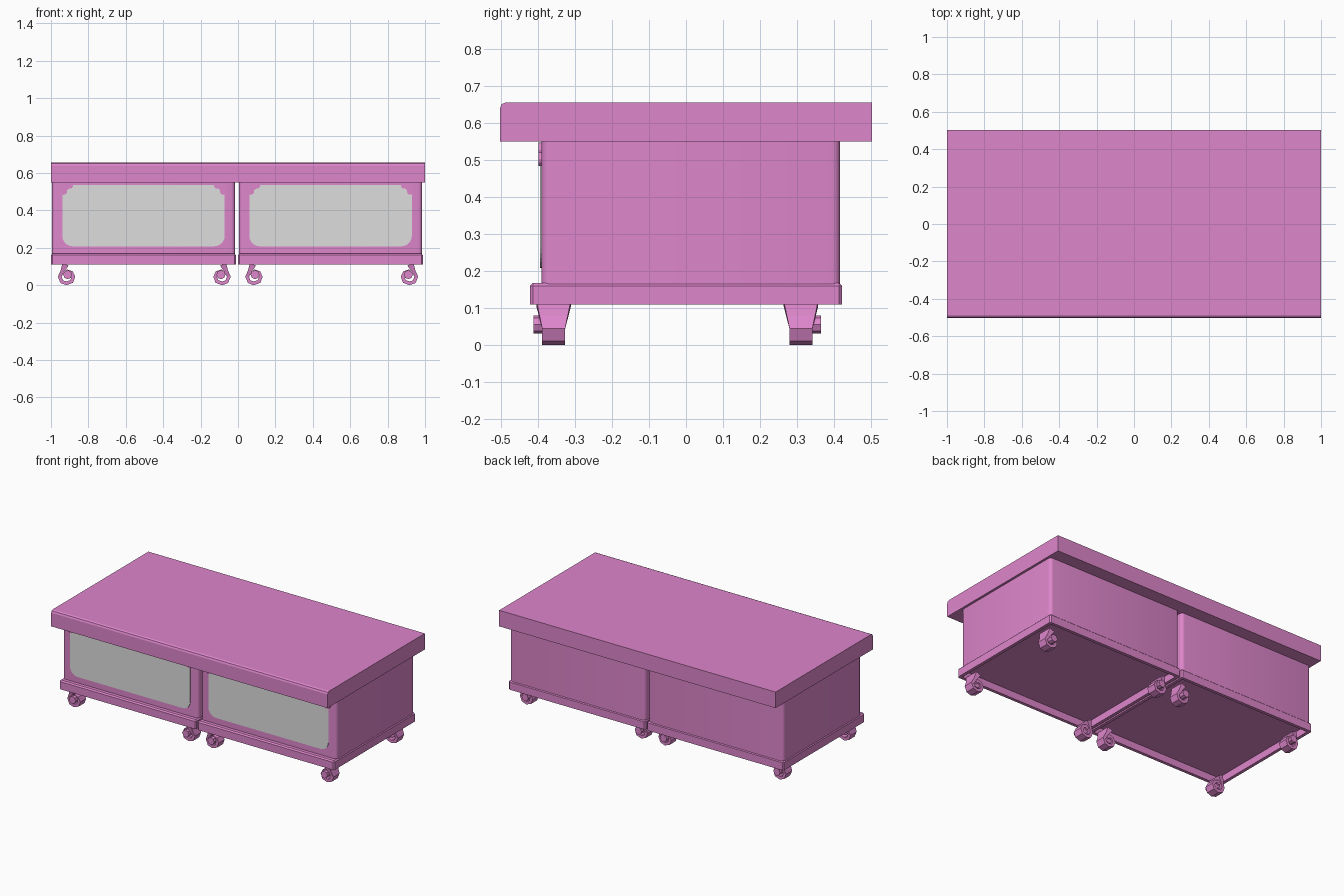
import bpy, bmesh, math
from mathutils import Vector

cube = bpy.data.objects.get("Cube")
if cube:
    bpy.data.objects.remove(cube, do_unlink=True)


def material(name, color):
    m = bpy.data.materials.new(name)
    m.use_nodes = True
    m.diffuse_color = color
    m.node_tree.nodes["Principled BSDF"].inputs["Base Color"].default_value = color
    return m


PINK = material("orchid pink", (0.73, 0.24, 0.60, 1))
GREY = material("light grey", (0.73, 0.73, 0.73, 1))


def finish(bm, name, mat, smooth=False):
    bmesh.ops.recalc_face_normals(bm, faces=bm.faces)
    me = bpy.data.meshes.new(name)
    bm.to_mesh(me)
    bm.free()
    me.materials.append(mat)
    ob = bpy.data.objects.new(name, me)
    bpy.context.collection.objects.link(ob)
    if smooth:
        bpy.ops.object.select_all(action='DESELECT')
        ob.select_set(True)
        bpy.context.view_layer.objects.active = ob
        bpy.ops.object.shade_smooth_by_angle(angle=math.radians(40))
    return ob


def box(lo, hi):
    bm = bmesh.new()
    bmesh.ops.create_cube(bm, size=1)
    lo, hi = Vector(lo), Vector(hi)
    for v in bm.verts:
        v.co = (lo + hi) / 2 + v.co * (hi - lo)
    return bm


def bevel(bm, rule, width, segments=1):
    edges = [e for e in bm.edges if rule(e.verts[0].co, e.verts[1].co)]
    bmesh.ops.bevel(bm, geom=edges, offset=width, segments=segments,
                    profile=0.5, affect='EDGES')


def plate(bm, outline, front, back):
    """Extrude an x-z outline between two y depths."""
    a = [bm.verts.new((x, front, z)) for x, z in outline]
    b = [bm.verts.new((x, back, z)) for x, z in outline]
    bm.faces.new(a)
    bm.faces.new(b[::-1])
    for i in range(len(a)):
        j = (i + 1) % len(a)
        bm.faces.new((a[i], b[i], b[j], a[j]))


def arc(cx, cz, r, start, end, steps=6):
    return [(cx + r * math.cos(math.radians(start + (end - start) * i / steps)),
             cz + r * math.sin(math.radians(start + (end - start) * i / steps)))
            for i in range(steps + 1)]


def vertical(a, b):
    return abs(a.z - b.z) > 0.01


# Table top with a softened front edge
bm = box((-1, -0.502, 0.55), (1, 0.502, 0.655))
bevel(bm, lambda a, b: min(a.z, b.z) > 0.65 and max(a.y, b.y) < -0.5, 0.016, 2)
finish(bm, "table_top", PINK)


def scroll_foot(name, cx, cy, side, outward):
    """Curled ribbon foot, wider at the top, with a hub on its outer face."""
    path = [Vector(p) for p in (
        (-0.005, 0.112), (-0.022, 0.075), (-0.036, 0.045), (-0.025, 0.018),
        (0, 0.01), (0.028, 0.02), (0.037, 0.045), (0.026, 0.067),
        (0.005, 0.074), (-0.01, 0.06))]
    bm = bmesh.new()
    rings = []
    for i, p in enumerate(path):
        t = (path[min(i + 1, len(path) - 1)] - path[max(i - 1, 0)]).normalized()
        n = Vector((-t.y, t.x)) * (0.018 if i == 0 else 0.01)
        half = 0.031 + 0.015 * max(0, p.y - 0.045) / 0.065 * (i < 3)
        rings.append([bm.verts.new((cx + side * q.x, cy + s * half, max(q.y, 0)))
                      for q, s in ((p - n, -1), (p - n, 1), (p + n, 1), (p + n, -1))])
    for r, s in zip(rings, rings[1:]):
        for k in range(4):
            bm.faces.new((r[k], r[(k + 1) % 4], s[(k + 1) % 4], s[k]))
    bm.faces.new(rings[0])
    bm.faces.new(rings[-1])
    hub = arc(cx + side * 0.006, 0.056, 0.024, 0, 315, 7)
    plate(bm, hub, cy + outward * 0.054, cy - outward * 0.02)
    finish(bm, name, PINK)


for label, c in (("right", -0.505), ("left", 0.495)):
    # Cabinet body with rounded upright corners
    bm = box((c - 0.49, -0.39, 0.16), (c + 0.49, 0.416, 0.552))
    bevel(bm, vertical, 0.022, 4)
    finish(bm, label + "_cabinet_body", PINK, True)

    # Plinth trim, hollow underneath
    bm = box((c - 0.495, -0.421, 0.11), (c + 0.495, 0.421, 0.168))
    bevel(bm, lambda a, b: not (max(a.z, b.z) < 0.12), 0.008)
    bm.faces.ensure_lookup_table()
    under = min(bm.faces, key=lambda f: f.calc_center_median().z)
    bmesh.ops.inset_region(bm, faces=[under], thickness=0.022)
    up = bmesh.ops.extrude_face_region(bm, geom=[under])
    bmesh.ops.translate(bm, vec=(0, 0, 0.046),
                        verts=[g for g in up["geom"] if isinstance(g, bmesh.types.BMVert)])
    bm.faces.remove(under)
    finish(bm, label + "_plinth_trim", PINK)

    # Front panel with rounded lower corners
    x0, x1, z0, z1, r = c - 0.434, c + 0.434, 0.208, 0.536, 0.055
    outline = (arc(x0 + r, z0 + r, r, 180, 270) + arc(x1 - r, z0 + r, r, 270, 360)
               + [(x1, z1), (x0, z1)])
    bm = bmesh.new()
    plate(bm, outline, -0.394, -0.388)
    finish(bm, label + "_front_panel", GREY)

    # Scalloped ornaments in the upper panel corners
    bm = bmesh.new()
    for s in (-1, 1):
        for dx, z, rad in ((0.428, 0.503, 0.02), (0.418, 0.526, 0.021), (0.392, 0.531, 0.015)):
            plate(bm, arc(c + s * dx, z, rad, 0, 330, 11), -0.398, -0.388)
    finish(bm, label + "_corner_scallops", PINK)

    # Scroll feet, mirrored about the cabinet centre
    middle = math.copysign(0.501, c)
    for s, end in ((1, "right"), (-1, "left")):
        scroll_foot(f"{label}_cabinet_front_{end}_foot", middle - s * 0.416, -0.357, s, -1)
        scroll_foot(f"{label}_cabinet_back_{end}_foot", middle - s * 0.416, 0.31, s, 1)
